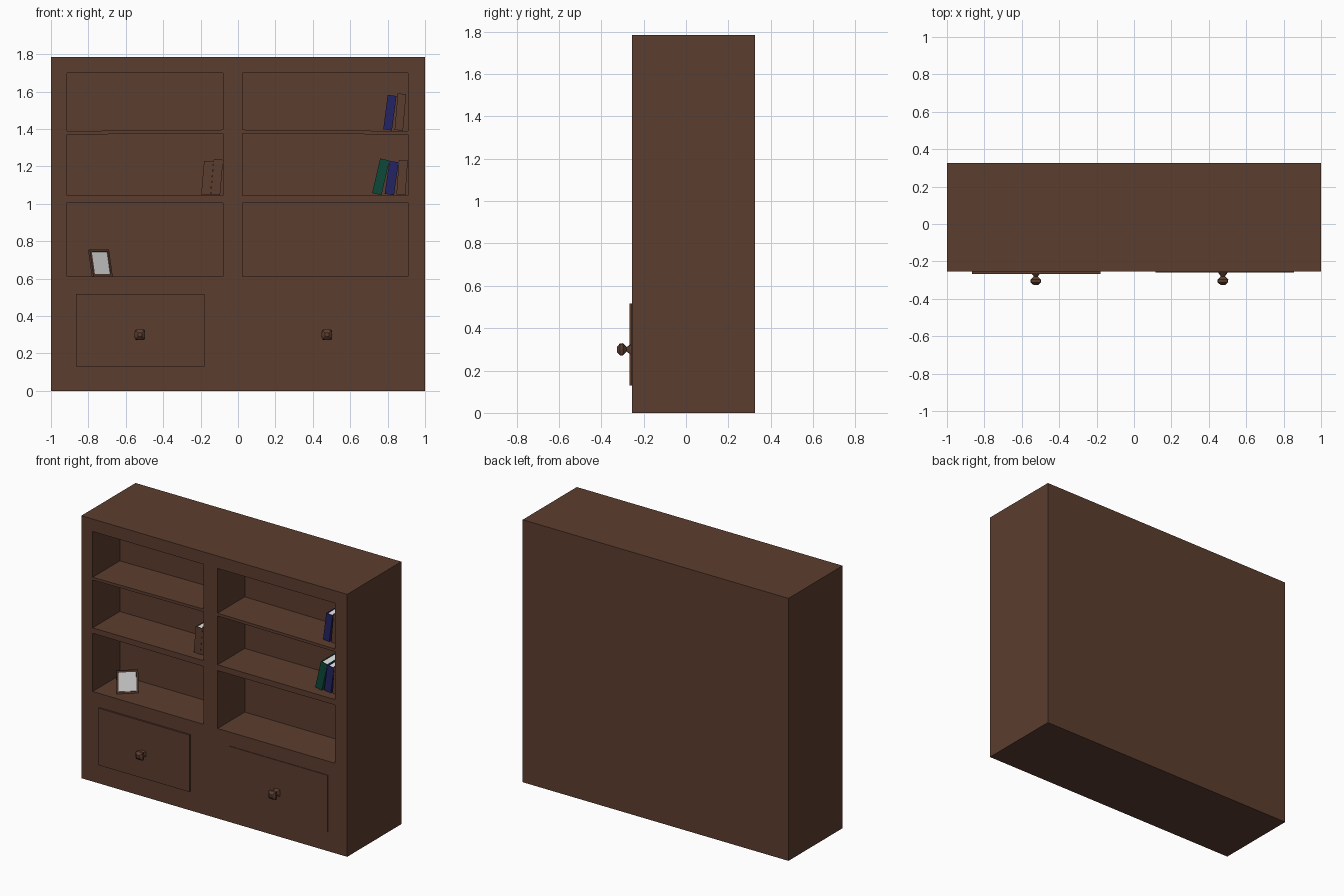
import bpy, bmesh, math
from mathutils import Matrix, Vector

if "Cube" in bpy.data.objects:
    bpy.data.objects.remove(bpy.data.objects["Cube"])


def material(name, rgb):
    m = bpy.data.materials.new(name)
    m.diffuse_color = (*rgb, 1)
    m.use_nodes = True
    m.node_tree.nodes["Principled BSDF"].inputs["Base Color"].default_value = m.diffuse_color
    return m


WOOD = material("brown_wood", (0.107, 0.047, 0.029))
BLUE = material("navy_blue", (0.017, 0.017, 0.13))
GREEN = material("dark_green", (0.004, 0.065, 0.042))
WHITE = material("paper_white", (0.8, 0.8, 0.8))


def add_box(bm, lo, hi, mat=0):
    size = [h - l for l, h in zip(lo, hi)]
    mid = [(h + l) / 2 for l, h in zip(lo, hi)]
    geo = bmesh.ops.create_cube(bm, size=1, matrix=Matrix.Translation(mid) @ Matrix.Diagonal((*size, 1)))
    for f in {f for v in geo["verts"] for f in v.link_faces}:
        f.material_index = mat
    return geo["verts"]


def finish(bm, name, mats):
    bmesh.ops.recalc_face_normals(bm, faces=bm.faces)
    me = bpy.data.meshes.new(name)
    bm.to_mesh(me)
    bm.free()
    for m in mats:
        me.materials.append(m)
    ob = bpy.data.objects.new(name, me)
    bpy.context.collection.objects.link(ob)
    return ob


FRONT, BACK, INNER = -0.255, 0.327, 0.037

# Cabinet body
bm = bmesh.new()
add_box(bm, (-1, FRONT, 0), (1, BACK, 1.785))
cabinet = finish(bm, "cabinet", [WOOD])

# Six open compartments, with slightly warped shelves left between them
bm = bmesh.new()
# (bottom at outer side, bottom at middle, top at outer side, top at middle)
rows = [(0.612, 0.612, 1.008, 1.005), (1.045, 1.045, 1.370, 1.377), (1.389, 1.396, 1.70, 1.70)]
for outer, inner in ((-0.915, -0.08), (0.91, 0.025)):
    for bo, bi, to, ti in rows:
        for v in add_box(bm, (min(outer, inner), FRONT - 0.1, 0), (max(outer, inner), INNER, 1)):
            at_outer = abs(v.co.x - outer) < 1e-4
            if v.co.z > 0.5:
                v.co.z = to if at_outer else ti
            else:
                v.co.z = bo if at_outer else bi
cutter = finish(bm, "compartment_cutter", [WOOD])
cutter.hide_render = True
mod = cabinet.modifiers.new("compartments", 'BOOLEAN')
mod.operation = 'DIFFERENCE'
mod.solver = 'EXACT'
mod.object = cutter
bpy.context.view_layer.objects.active = cabinet
bpy.ops.object.modifier_apply(modifier=mod.name)
bpy.data.objects.remove(cutter)

# Drawer fronts
for name, x0, x1, y in (("left_drawer", -0.865, -0.178, -0.267), ("right_drawer", 0.115, 0.855, -0.259)):
    bm = bmesh.new()
    add_box(bm, (x0, y, 0.13), (x1, FRONT + 0.03, 0.517))
    finish(bm, name, [WOOD])

# Faceted drawer knobs: a squarish section lofted along y
section = [(1, 0), (0.9, 0.9), (0, 1), (-0.9, 0.9), (-1, 0), (-0.9, -0.9), (0, -1), (0.9, -0.9)]
profile = [(-0.25, 0.026), (-0.262, 0.024), (-0.28, 0.011), (-0.298, 0.029), (-0.312, 0.028), (-0.327, 0.011)]
for name, cx in (("left_knob", -0.525), ("right_knob", 0.475)):
    bm = bmesh.new()
    rings = [[bm.verts.new((cx + r * u, y, 0.30 + r * w)) for u, w in section] for y, r in profile]
    for a, b in zip(rings, rings[1:]):
        for i in range(8):
            j = (i + 1) % 8
            bm.faces.new((a[i], a[j], b[j], b[i]))
    bm.faces.new(rings[0])
    bm.faces.new(rings[-1])
    finish(bm, name, [WOOD])


# Leaning books: two covers, a spine and a paper block; origin at the lower right corner
def book(name, x, z, w, h, tilt, cover, depth=0.16):
    t = 0.006
    bm = bmesh.new()
    add_box(bm, (-w, 0, 0), (-w + t, depth, h))
    add_box(bm, (-t, 0, 0), (0, depth, h))
    add_box(bm, (-w + t, 0, 0), (-t, t, h))
    add_box(bm, (-w + t, t, 0.004), (-t, depth - 0.004, h - 0.004), 1)
    ob = finish(bm, name, [cover, WHITE])
    ob.location = (x, -0.195, z)
    ob.rotation_euler = (0, math.radians(tilt), 0)


book("green_book", 0.767, 1.046, 0.051, 0.19, 13, GREEN)
book("lower_blue_book", 0.834, 1.046, 0.050, 0.178, 8, BLUE)
book("lower_brown_book", 0.895, 1.046, 0.048, 0.186, 4, WOOD)
book("upper_blue_book", 0.823, 1.392, 0.047, 0.186, 7.5, BLUE)
book("upper_brown_book", 0.882, 1.391, 0.045, 0.196, 5, WOOD)
book("left_brown_book", -0.147, 1.046, 0.050, 0.18, 5, WOOD)
book("middle_brown_book", -0.096, 1.046, 0.050, 0.19, 5, WOOD)

# Picture frame, turned and leaning back, with an inset picture and a rear prop
bm = bmesh.new()
W, H, B = 0.068, 0.147, 0.017
add_box(bm, (-W, 0, 0), (W, 0.014, H))
front = [f for f in bm.faces if f.calc_center_median().y < 1e-4]
bmesh.ops.recalc_face_normals(bm, faces=bm.faces)
bmesh.ops.inset_region(bm, faces=front, thickness=B, depth=0)
bmesh.ops.inset_region(bm, faces=front, thickness=0.001, depth=-0.004)
for f in front:
    f.material_index = 1
for v in add_box(bm, (-0.015, 0.014, 0.012), (0.015, 0.02, 0.1)):
    if v.co.z < 0.05:
        v.co.y += 0.05
frame = finish(bm, "picture_frame", [WOOD, WHITE])
frame.location = (-0.721, -0.155, 0.612)
frame.rotation_euler = (math.radians(-12), 0, math.radians(41))
